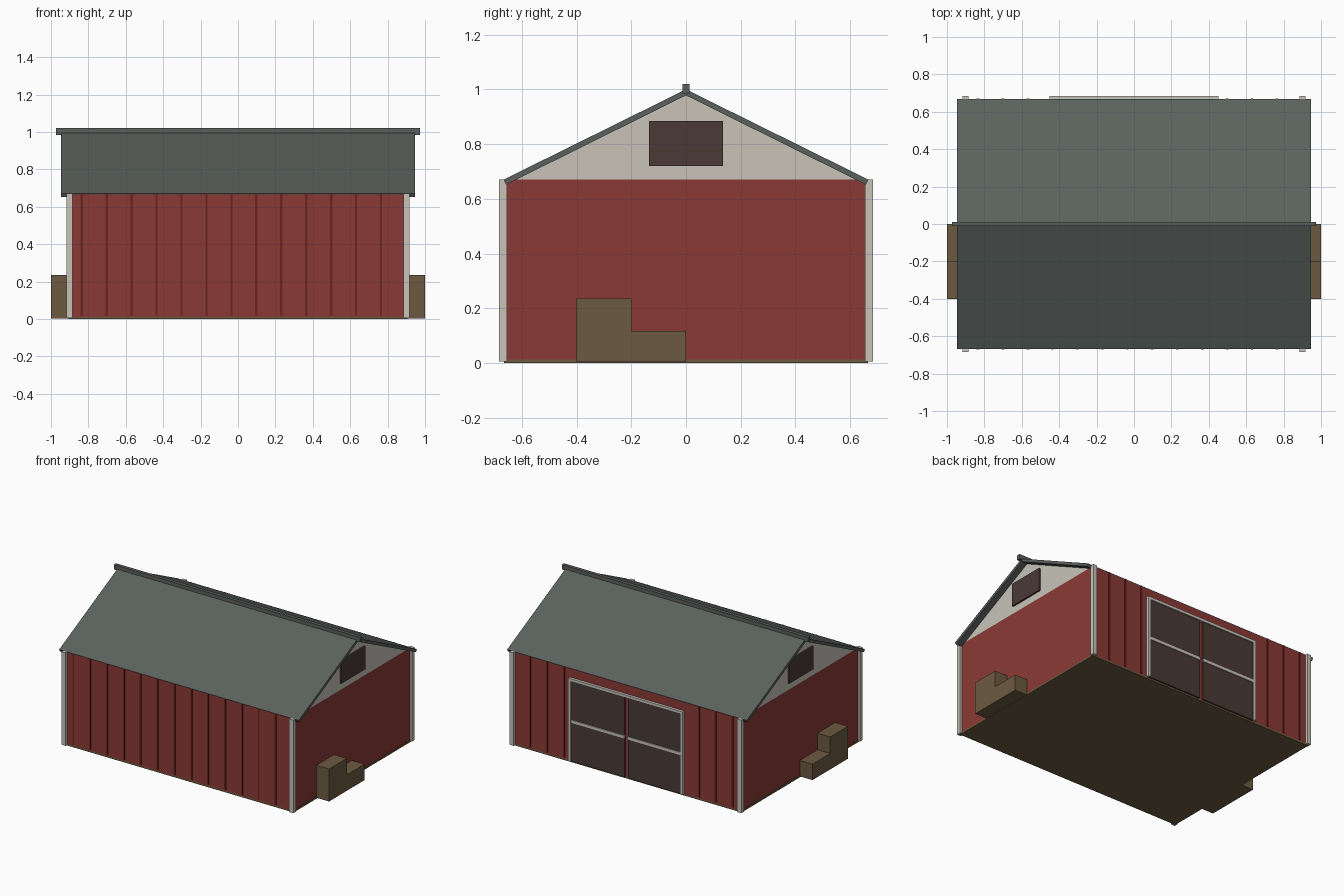
import bpy
import bmesh

cube = bpy.data.objects.get("Cube")
if cube:
    bpy.data.objects.remove(cube, do_unlink=True)


def material(name, r, g, b):
    m = bpy.data.materials.new(name)
    m.use_nodes = True
    m.diffuse_color = (r, g, b, 1)
    m.node_tree.nodes["Principled BSDF"].inputs["Base Color"].default_value = (r, g, b, 1)
    return m


RED = material("barn red", 0.258, 0.042, 0.036)
DARK_RED = material("dark red", 0.144, 0.018, 0.014)
CREAM = material("cream trim", 0.578, 0.552, 0.491)
SLATE = material("slate roof", 0.105, 0.12, 0.11)
BROWN = material("brown wood", 0.15, 0.102, 0.052)
DARK = material("dark door brown", 0.069, 0.042, 0.036)


def prism(name, profile, x0, x1, mat):
    """Extrude a (y, z) outline along x."""
    bm = bmesh.new()
    face = bm.faces.new([bm.verts.new((x0, y, z)) for y, z in profile])
    out = bmesh.ops.extrude_face_region(bm, geom=[face])
    moved = [v for v in out["geom"] if isinstance(v, bmesh.types.BMVert)]
    bmesh.ops.translate(bm, verts=moved, vec=(x1 - x0, 0, 0))
    bmesh.ops.recalc_face_normals(bm, faces=bm.faces)
    mesh = bpy.data.meshes.new(name)
    bm.to_mesh(mesh)
    bm.free()
    mesh.materials.append(mat)
    obj = bpy.data.objects.new(name, mesh)
    bpy.context.collection.objects.link(obj)
    return obj


def box(name, x0, x1, y0, y1, z0, z1, mat):
    return prism(name, [(y0, z0), (y1, z0), (y1, z1), (y0, z1)], x0, x1, mat)


# Floor, walls and gables
EAVE = 0.67
WALL = 0.665
box("floor", -0.905, 0.905, -WALL, WALL, 0, 0.012, BROWN)
box("walls", -0.9, 0.9, -WALL, WALL, 0.012, EAVE, RED)
prism("gables", [(-0.64, EAVE), (0.64, EAVE), (0, 0.985)], -0.9, 0.9, CREAM)

# Roof slopes and ridge cap
for s, side in ((-1, "front"), (1, "back")):
    slope = [(0, 1.0), (s * 0.667, 0.67), (s * 0.657, 0.652), (0, 0.978)]
    prism(side + "_roof", slope, -0.947, 0.947, SLATE)
box("ridge_cap", -0.973, 0.973, -0.012, 0.012, 0.985, 1.02, SLATE)

# Corner posts
for sx, end in ((-1, "right"), (1, "left")):
    for sy, side in ((-1, "front"), (1, "back")):
        x, y = sx * 0.9, sy * 0.669
        box(f"{side}_{end}_post", x - 0.016, x + 0.016, y - 0.015, y + 0.015,
            0.005, EAVE, CREAM)

# Wall battens, left out behind the doors
for i in range(13):
    x = -0.835 + i * 0.1333
    box("front_batten", x - 0.006, x + 0.006, -0.67, -WALL, 0.02, EAVE, DARK_RED)
    if abs(x) > 0.46:
        box("back_batten", x - 0.006, x + 0.006, WALL, 0.67, 0.02, EAVE, DARK_RED)

# Double doors with trim
box("door_top_trim", -0.453, 0.453, WALL, 0.684, 0.585, 0.605, CREAM)
for s, end in ((-1, "right"), (1, "left")):
    def span(a, b):
        return sorted((s * a, s * b))
    box(end + "_door", *span(0.013, 0.44), WALL, 0.676, 0.012, 0.59, DARK)
    box(end + "_door_trim", *span(0.433, 0.453), WALL, 0.684, 0.012, 0.59, CREAM)
    box(end + "_door_rail", *span(0.013, 0.44), WALL, 0.682, 0.29, 0.31, CREAM)

    # Loft hatch and steps on each end
    box(end + "_loft_hatch", *span(0.89, 0.912), -0.135, 0.135, 0.72, 0.885, DARK)
    steps = [(-0.4, 0.003), (0, 0.003), (0, 0.117), (-0.2, 0.117),
             (-0.2, 0.235), (-0.4, 0.235)]
    prism(end + "_steps", steps, *span(0.89, 1.0), BROWN)
